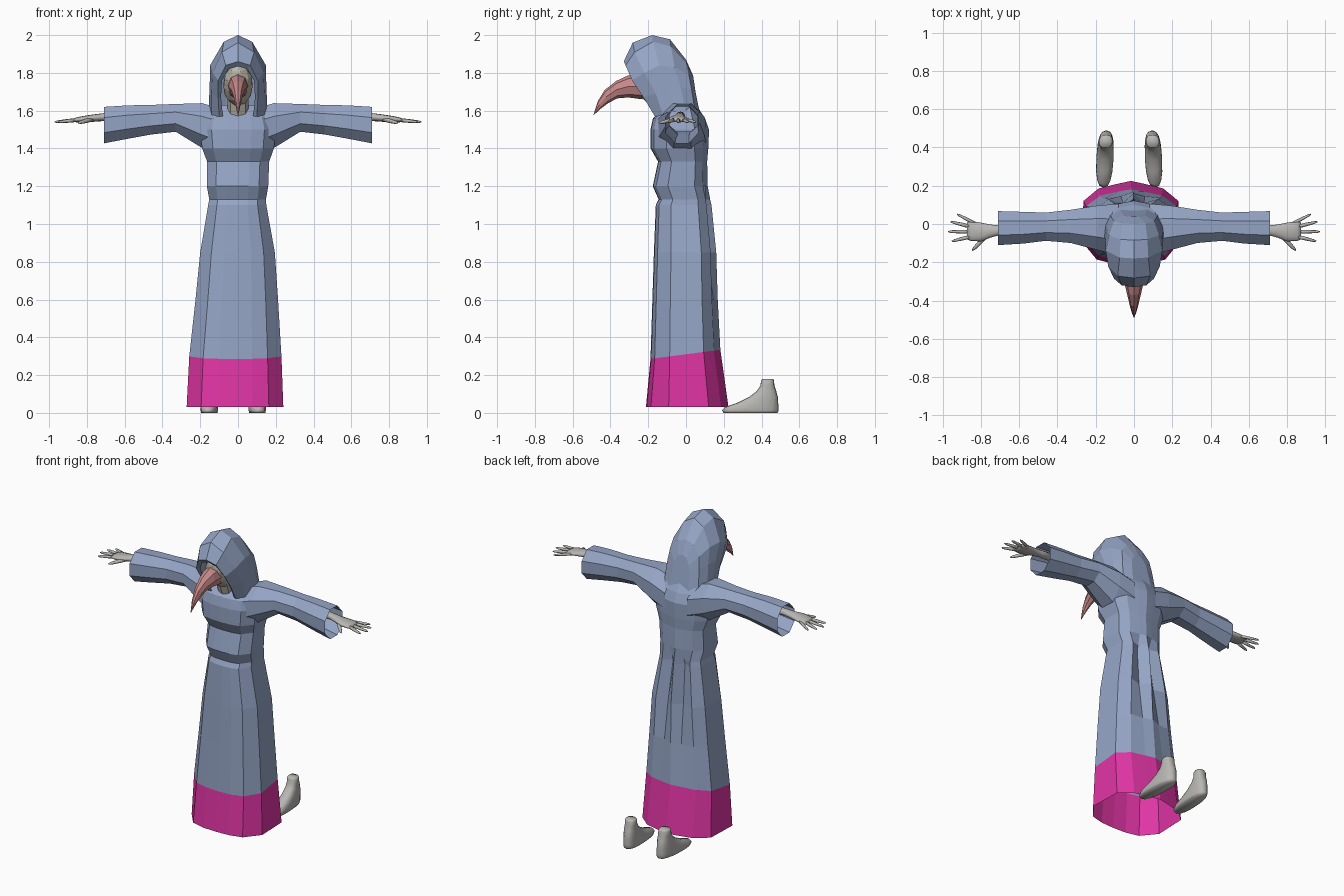
import bpy, bmesh, math
from mathutils import Vector, Matrix

if "Cube" in bpy.data.objects:
    bpy.data.objects.remove(bpy.data.objects["Cube"])


def material(name, rgb):
    m = bpy.data.materials.new(name)
    m.diffuse_color = (*rgb, 1)
    m.use_nodes = True
    m.node_tree.nodes["Principled BSDF"].inputs["Base Color"].default_value = m.diffuse_color
    return m


CLOTH = material("blue_cloth", (0.30, 0.375, 0.56))
HEM = material("magenta_hem", (0.74, 0.035, 0.37))
SKIN = material("grey_skin", (0.48, 0.47, 0.45))
FACE = material("pale_face", (0.48, 0.46, 0.39))
BEAK = material("pink_beak", (0.58, 0.25, 0.25))


def loft(name, rings, mats, closed=True, cap_start=False, cap_end=False, smooth=False, rule=None):
    """Skin a list of equal-length point rings."""
    bm = bmesh.new()
    vs = [[bm.verts.new(p) for p in ring] for ring in rings]
    n = len(vs[0])
    for i in range(len(vs) - 1):
        for j in range(n if closed else n - 1):
            k = (j + 1) % n
            f = bm.faces.new((vs[i][j], vs[i][k], vs[i + 1][k], vs[i + 1][j]))
            f.material_index = rule(i) if rule else 0
    if cap_start:
        bm.faces.new(vs[0])
    if cap_end:
        bm.faces.new(vs[-1])
    return finish(name, bm, mats, smooth)


def finish(name, bm, mats, smooth=False):
    bmesh.ops.recalc_face_normals(bm, faces=bm.faces)
    for f in bm.faces:
        f.smooth = smooth
    me = bpy.data.meshes.new(name)
    bm.to_mesh(me)
    bm.free()
    for m in mats:
        me.materials.append(m)
    ob = bpy.data.objects.new(name, me)
    bpy.context.collection.objects.link(ob)
    return ob


def circle(n, phase=0.0):
    return [(math.cos(2 * math.pi * (i + phase) / n), math.sin(2 * math.pi * (i + phase) / n)) for i in range(n)]


# Robe: half outline, mirrored, stacked at each height
half = [(0, -1), (.36, -.98), (.7, -.88), (1, -.45), (.97, .52), (.66, .82), (.28, .93), (0, 1)]
outline = half + [(-x, y) for x, y in half[-2:0:-1]]
# z, left, right, front, back, back fold depth, hem tilt
robe_rows = [
    (.03, -.272, .24, -.212, .225, 0, 0),
    (.31, -.258, .23, -.188, .182, 0, .024),
    (.60, -.225, .212, -.178, .168, .03, 0),
    (.85, -.20, .195, -.17, .16, .12, 0),
    (1.10, -.158, .15, -.16, .135, .16, 0),
    (1.13, -.152, .148, -.145, .128, .12, 0),
    (1.20, -.165, .16, -.176, .115, 0, 0),
    (1.33, -.163, .165, -.148, .112, 0, 0),
    (1.40, -.19, .19, -.187, .118, 0, 0),
    (1.50, -.20, .20, -.188, .122, 0, 0),
    (1.56, -.185, .185, -.175, .10, 0, 0),
    (1.63, -.13, .13, -.10, .055, 0, 0),
]


def robe_ring(z, xl, xr, yf, yb, fold, tilt):
    pts = []
    for tx, ty in outline:
        d = fold if abs(abs(tx) - .28) < .01 and ty > 0 else 0
        pts.append(((xl + xr) / 2 + tx * (xr - xl) / 2,
                    (yf + yb) / 2 + (ty - 2 * d) * (yb - yf) / 2, z + tilt * ty))
    return pts


loft("robe", [robe_ring(*r) for r in robe_rows], [CLOTH, HEM], cap_end=True,
     rule=lambda i: 1 if i == 0 else 0)

# Hood: arches from the face opening to the back, each half listed apex first
hood_rows = [
    [(0, -.305, 1.835), (.05, -.30, 1.82), (.085, -.27, 1.76), (.09, -.215, 1.67), (.08, -.155, 1.57)],
    [(0, -.33, 1.86), (.065, -.32, 1.84), (.105, -.285, 1.76), (.105, -.225, 1.67), (.10, -.165, 1.57)],
    [(0, -.282, 1.96), (.085, -.272, 1.91), (.135, -.22, 1.80), (.14, -.16, 1.69), (.14, -.12, 1.57)],
    [(0, -.18, 2.0), (.075, -.175, 1.965), (.148, -.14, 1.84), (.15, -.09, 1.73), (.157, -.05, 1.58)],
    [(0, -.085, 1.978), (.07, -.08, 1.94), (.13, -.06, 1.83), (.14, -.03, 1.73), (.153, 0, 1.58)],
    [(0, 0, 1.87), (.06, .003, 1.85), (.105, .015, 1.79), (.115, .03, 1.71), (.125, .05, 1.58)],
    [(0, .038, 1.785), (.03, .04, 1.77), (.055, .046, 1.73), (.06, .052, 1.69), (.07, .075, 1.58)],
]
arches = [[(-x, y, z) for x, y, z in r[:0:-1]] + r for r in hood_rows]
loft("hood", arches, [CLOTH], closed=False, cap_end=True)

# Head inside the hood
bm = bmesh.new()
bmesh.ops.create_icosphere(bm, subdivisions=2, radius=1)
tilt = Matrix.Translation((0, -.195, 1.735)) @ Matrix.Rotation(math.radians(32), 4, 'X')
bmesh.ops.transform(bm, matrix=tilt @ Matrix.Diagonal((.08, .075, .125, 1)), verts=bm.verts)
finish("face", bm, [FACE])
loft("neck", [[(.055 * c, y + .055 * s, z) for c, s in circle(8)]
              for y, z in ((-.10, 1.55), (-.15, 1.70))], [FACE])

# Hooked beak: top ridge, bottom ridge, half width
beak_rows = [((-.25, 1.80), (-.23, 1.66), .055), ((-.31, 1.785), (-.305, 1.67), .05),
             ((-.37, 1.757), (-.365, 1.665), .036), ((-.43, 1.71), (-.415, 1.638), .023),
             ((-.467, 1.65), (-.452, 1.61), .013), ((-.49, 1.578), (-.488, 1.577), .002)]
loft("beak", [[(w * c, (a[0] + b[0]) / 2 + s * (a[0] - b[0]) / 2, (a[1] + b[1]) / 2 + s * (a[1] - b[1]) / 2)
               for c, s in circle(8)] for a, b, w in beak_rows], [BEAK], cap_start=True, cap_end=True)

# Sleeves: x, low z, high z, front, back
sleeve_rows = [(.08, 1.36, 1.61, -.17, .11), (.19, 1.40, 1.642, -.14, .10), (.33, 1.487, 1.637, -.102, .077),
               (.46, 1.472, 1.632, -.09, .062), (.58, 1.45, 1.63, -.105, .066), (.71, 1.425, 1.622, -.113, .07)]


def finger(name, side, a, b, r):
    """Tapered tube with a rounded end."""
    a, b = Vector(a), Vector(b)
    d = (b - a).normalized()
    across = d.cross(Vector((0, 0, 1))).normalized()
    up = across.cross(d)
    rings = []
    for t, k in ((0, 1), (.45, .95), (.88, .7), (1, .25)):
        c = a.lerp(b, t)
        pts = [c + (across * p + up * q) * r * k for p, q in circle(8)]
        rings.append([(side * v.x, v.y, v.z) for v in pts])
    loft(name, rings, [SKIN], cap_start=True, cap_end=True, smooth=True)


# Palm: x, y, z, half depth, half thickness
palm_rows = [(.60, -.03, 1.57, .026, .025), (.70, -.033, 1.567, .025, .021), (.75, -.037, 1.562, .034, .02),
             (.80, -.042, 1.557, .049, .018), (.85, -.037, 1.552, .052, .014), (.872, -.036, 1.549, .045, .009)]
fingers = {"little_finger": ((.83, .002, 1.552), (.925, .052, 1.54), .009),
           "ring_finger": ((.85, -.015, 1.551), (.958, .012, 1.54), .010),
           "middle_finger": ((.85, -.04, 1.551), (.972, -.04, 1.54), .010),
           "index_finger": ((.85, -.065, 1.551), (.952, -.09, 1.54), .010),
           "thumb": ((.765, -.055, 1.556), (.845, -.138, 1.535), .012)}

# Foot: z, toe y, heel y, half width
foot_rows = [(0, .20, .485, .042), (.012, .19, .49, .045), (.03, .205, .49, .045), (.055, .275, .488, .043),
             (.085, .335, .486, .04), (.115, .375, .478, .037), (.145, .394, .468, .035),
             (.17, .397, .466, .035), (.18, .402, .461, .029)]


def foot_ring(side, z, toe, heel, w):
    pts = []
    for c, s in circle(16):
        c = math.copysign(abs(c) ** .75, c)
        s = math.copysign(abs(s) ** .85, s)
        y = (toe + heel) / 2 + s * (heel - toe) / 2
        pts.append((-.025 + side * (.122 + .05 * (.44 - y)) + c * w, y, z))
    return pts


for side, label in ((-1, "right"), (1, "left")):
    loft(label + "_sleeve",
         [[(side * x, (f + b) / 2 + c * (b - f) / 2 * 1.05, (lo + hi) / 2 + s * (hi - lo) / 2 * 1.06)
           for c, s in circle(8, .5)] for x, lo, hi, f, b in sleeve_rows], [CLOTH])
    loft(label + "_palm", [[(side * x, y + c * ry, z + s * rz) for c, s in circle(12)]
                           for x, y, z, ry, rz in palm_rows], [SKIN], cap_start=True, cap_end=True, smooth=True)
    for name, (a, b, r) in fingers.items():
        finger(label + "_" + name, side, a, b, r)
    loft(label + "_foot", [foot_ring(side, *r) for r in foot_rows], [SKIN],
         cap_start=True, cap_end=True, smooth=True)
